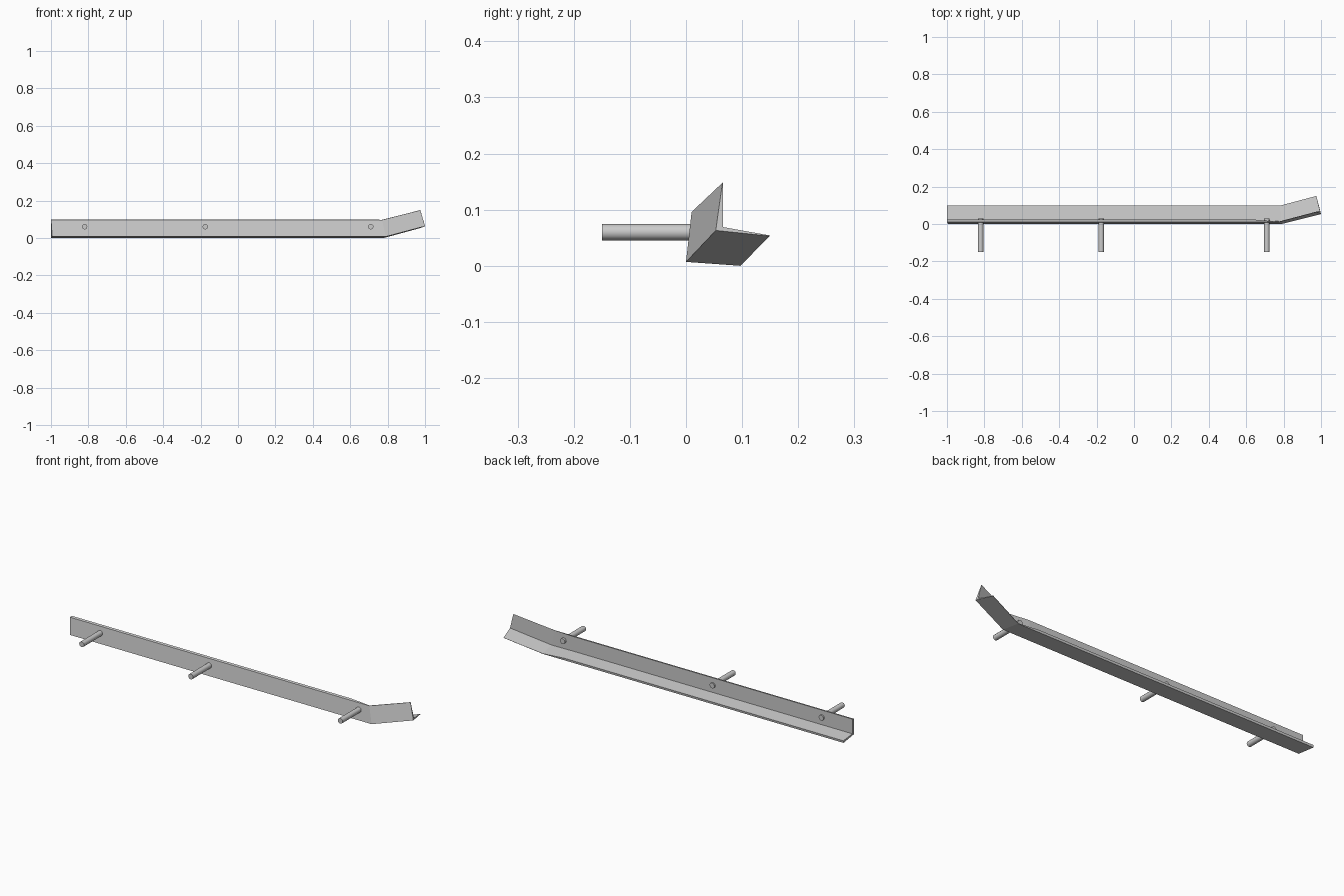
import bpy, bmesh, math
from mathutils import Matrix

if "Cube" in bpy.data.objects:
    bpy.data.objects.remove(bpy.data.objects["Cube"])

# Angle rail: L cross-section (y, z), slightly tilted, swept through four stations.
# order: outer corner, lip underside, lip top, inner corner, wall inner top, wall outer top
THICK = [(0.0, 0.007), (0.097, 0.0), (0.099, 0.012), (0.022, 0.02), (0.023, 0.099), (0.010, 0.096)]
THIN = [(0.0, 0.007), (0.097, 0.0), (0.098, 0.002), (0.014, 0.014), (0.012, 0.097), (0.010, 0.096)]
TIP = [(0.053, 0.063), (0.149, 0.053), (0.15, 0.054), (0.066, 0.069), (0.066, 0.149), (0.065, 0.148)]
stations = [
    (THICK, [-0.993, -1, -1, -1, -1, -1]),
    (THICK, [0.65] * 6),
    (THIN, [0.79, 0.78, 0.78, 0.785, 0.77, 0.77]),
    (TIP, [1.0, 0.975, 0.975, 0.995, 0.975, 0.975]),
]
bm = bmesh.new()
rings = [[bm.verts.new((x, y, z)) for x, (y, z) in zip(xs, prof)] for prof, xs in stations]
for a, b in zip(rings, rings[1:]):
    for i in range(6):
        j = (i + 1) % 6
        bm.faces.new((a[i], a[j], b[j], b[i]))
bm.faces.new(rings[0])
bm.faces.new(rings[-1][::-1])
bmesh.ops.recalc_face_normals(bm, faces=bm.faces)
mesh = bpy.data.meshes.new("angle_rail")
bm.to_mesh(mesh)
bm.free()
bpy.context.collection.objects.link(bpy.data.objects.new("angle_rail", mesh))

# Mounting pegs passing through the wall
Y0, Y1 = -0.15, 0.03
for n, x in enumerate((-0.82, -0.175, 0.71)):
    bpy.ops.mesh.primitive_cylinder_add(vertices=12, radius=0.0145, depth=Y1 - Y0,
                                        location=(x, (Y0 + Y1) / 2, 0.06),
                                        rotation=(math.pi / 2, 0, 0))
    peg = bpy.context.object
    peg.name = f"mounting_peg_{n + 1}"
    bpy.ops.object.shade_smooth_by_angle(angle=math.radians(40))
